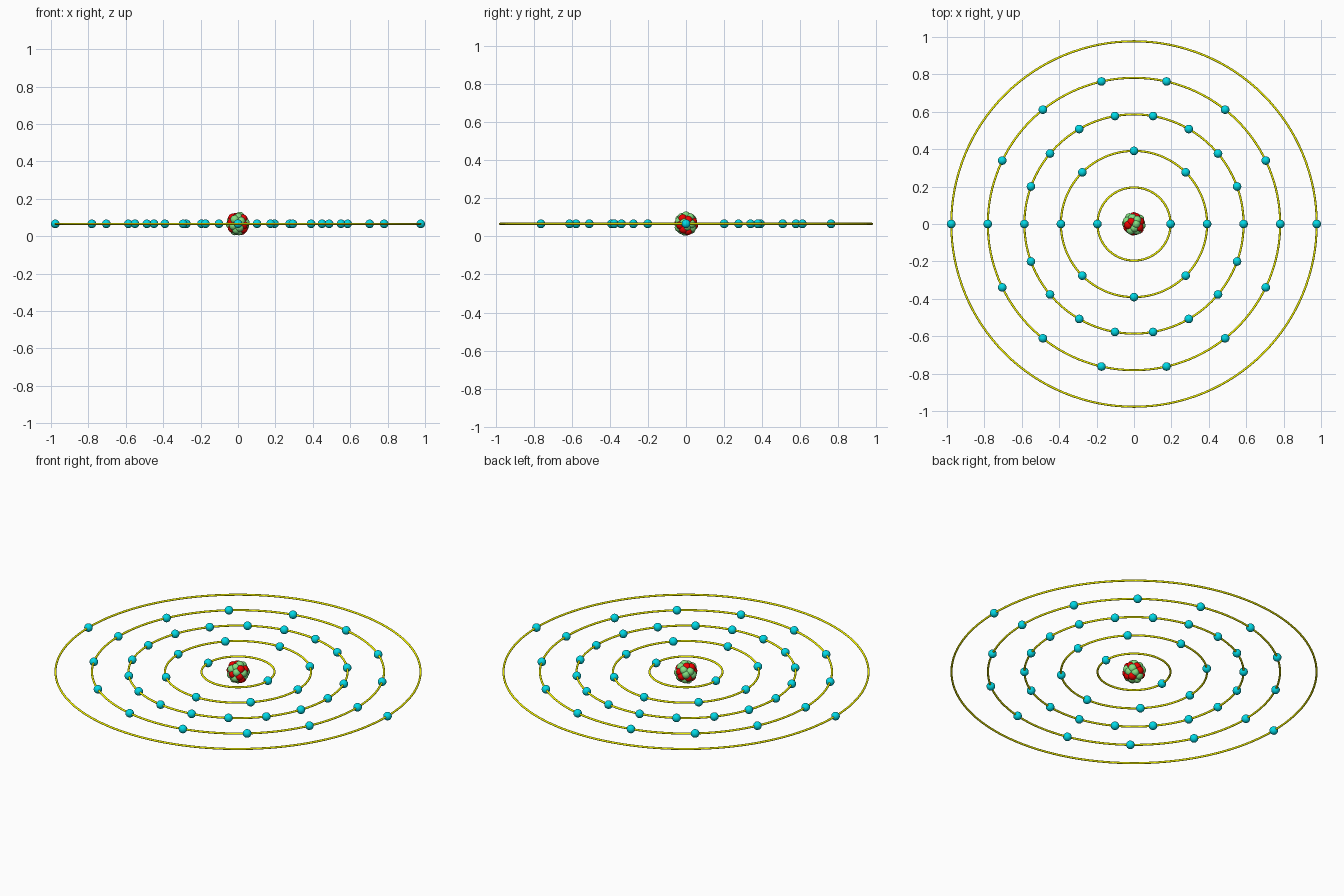
import bpy, bmesh, math, random
from mathutils import Vector

if "Cube" in bpy.data.objects:
    bpy.data.objects.remove(bpy.data.objects["Cube"])

random.seed(7)
CENTRE = Vector((0, 0, 0.066))
STEP = 0.1954                      # spacing between orbits
SHELLS = [2, 8, 18, 14, 2]         # electrons per orbit
R_ELECTRON, R_NUCLEON, R_WIRE = 0.023, 0.0235, 0.0056


def material(name, rgb):
    m = bpy.data.materials.new(name)
    m.diffuse_color = (*rgb, 1)
    m.use_nodes = True
    m.node_tree.nodes["Principled BSDF"].inputs["Base Color"].default_value = m.diffuse_color
    return m


def sphere_mesh(name, radius, mat):
    bm = bmesh.new()
    bmesh.ops.create_uvsphere(bm, u_segments=24, v_segments=14, radius=radius)
    mesh = bpy.data.meshes.new(name)
    bm.to_mesh(mesh)
    bm.free()
    mesh.shade_smooth()
    mesh.materials.append(mat)
    return mesh


def place(name, mesh, offset):
    ob = bpy.data.objects.new(name, mesh)
    ob.location = CENTRE + offset
    bpy.context.collection.objects.link(ob)


def sphere_points(n, radius):
    """Evenly spread points on a sphere."""
    for i in range(n):
        z = 1 - 2 * (i + 0.5) / n
        a = i * math.pi * (3 - math.sqrt(5))
        s = math.sqrt(1 - z * z)
        yield Vector((s * math.cos(a), s * math.sin(a), z)) * radius


yellow = material("orbit_yellow", (1.0, 1.0, 0.0))
electron = sphere_mesh("electron", R_ELECTRON, material("electron_cyan", (0.0, 0.7, 0.8)))
proton = sphere_mesh("proton", R_NUCLEON, material("proton_red", (0.9, 0.0, 0.0)))
neutron = sphere_mesh("neutron", R_NUCLEON, material("neutron_green", (0.22, 0.75, 0.22)))

# orbits with their electrons
for k, count in enumerate(SHELLS, 1):
    r = STEP * k
    bpy.ops.mesh.primitive_torus_add(location=CENTRE, major_radius=r, minor_radius=R_WIRE,
                                     major_segments=128, minor_segments=12)
    ring = bpy.context.object
    ring.name = f"orbit_{k}"
    ring.data.materials.append(yellow)
    ring.data.shade_smooth()
    for i in range(count):
        a = math.tau * i / count
        place(f"electron_{k}_{i}", electron, Vector((r * math.cos(a), r * math.sin(a), 0)))

# nucleus: packed outer layer, inner layer and core, protons spread among neutrons
nucleons = [Vector()] + list(sphere_points(12, 0.023)) + list(sphere_points(32, 0.042))
for i, p in enumerate(nucleons):
    jitter = p * random.uniform(-0.1, 0.03)
    is_proton = i % 7 in (0, 3, 4)
    place(f"{'proton' if is_proton else 'neutron'}_{i}", proton if is_proton else neutron, p + jitter)
